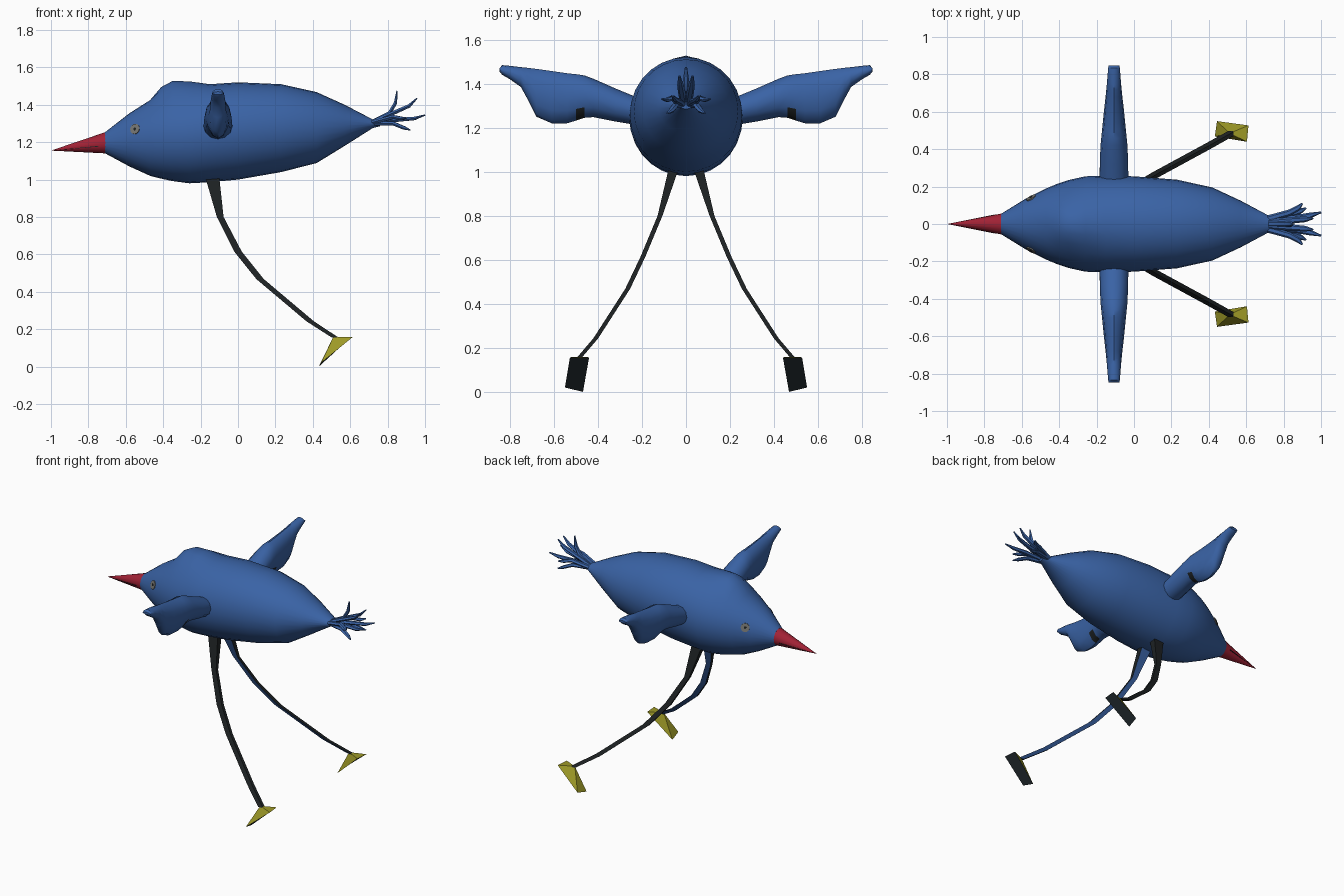
import bpy, bmesh, math
from mathutils import Vector

if "Cube" in bpy.data.objects:
    bpy.data.objects.remove(bpy.data.objects["Cube"])


def material(name, rgb):
    m = bpy.data.materials.new(name)
    m.diffuse_color = (*rgb, 1)
    m.use_nodes = True
    m.node_tree.nodes["Principled BSDF"].inputs["Base Color"].default_value = m.diffuse_color
    return m


BLUE = material("blue", (0.042, 0.125, 0.38))
RED = material("red", (0.36, 0.016, 0.036))
YELLOW = material("yellow", (0.34, 0.32, 0.02))
BLACK = material("black", (0.012, 0.015, 0.016))
SLATE = material("dark slate", (0.02, 0.03, 0.036))
GREY = material("grey", (0.17, 0.17, 0.16))


def finish(name, bm, mats, rule=None, angle=40):
    """Turn a bmesh into an object, colouring faces by rule."""
    bmesh.ops.recalc_face_normals(bm, faces=bm.faces[:])
    bm.normal_update()
    if rule:
        for f in bm.faces:
            f.material_index = rule(f)
    me = bpy.data.meshes.new(name)
    bm.to_mesh(me)
    bm.free()
    for m in mats:
        me.materials.append(m)
    ob = bpy.data.objects.new(name, me)
    bpy.context.collection.objects.link(ob)
    if angle:
        bpy.ops.object.select_all(action='DESELECT')
        ob.select_set(True)
        bpy.context.view_layer.objects.active = ob
        bpy.ops.object.shade_smooth_by_angle(angle=math.radians(angle))
    return ob


def loft(rings, bm=None):
    """Skin a list of equal-length point rings, capped at both ends."""
    bm = bm or bmesh.new()
    vs = [[bm.verts.new(p) for p in r] for r in rings]
    n = len(vs[0])
    for a, b in zip(vs, vs[1:]):
        for i in range(n):
            j = (i + 1) % n
            bm.faces.new((a[i], a[j], b[j], b[i]))
    bm.faces.new(vs[0])
    bm.faces.new(vs[-1])
    return bm


def oval(n, offset=0.0):
    return [(math.cos(2 * math.pi * (i + offset) / n),
             math.sin(2 * math.pi * (i + offset) / n)) for i in range(n)]


# body: x, top, bottom, half width, crown lift
BODY = [(-.71, 1.254, 1.14, .055, 0), (-.58, 1.355, 1.07, .135, 0),
        (-.47, 1.425, 1.02, .19, 0), (-.41, 1.45, 1.005, .215, .045),
        (-.35, 1.472, .992, .235, .055), (-.26, 1.492, .98, .255, .033),
        (-.15, 1.508, .986, .258, .002), (0, 1.52, 1.0, .255, 0),
        (.23, 1.51, 1.04, .237, 0), (.42, 1.468, 1.088, .195, 0),
        (.57, 1.40, 1.18, .125, 0), (.72, 1.322, 1.275, .045, 0),
        (.76, 1.315, 1.285, .025, 0)]
rings = []
for x, top, bot, hw, lift in BODY:
    c, h = (top + bot) / 2, (top - bot) / 2
    rings.append([(x, hw * u, c + h * v + lift * max(0, v) ** 6)
                  for u, v in oval(28)])
body = finish("body", loft(rings), [BLUE])

# beak with a thin mouth line
tip = Vector((-1, 0, 1.155))
base = [Vector((-.708, .056 * u, 1.197 + .057 * v)) for u, v in oval(16)]
finish("beak", loft([base, [tip.lerp(p, .01) for p in base]]), [RED])
mouth = [Vector((-.745, sy * .0505, 1.178 + dz))
         for sy, dz in ((-1, -.002), (1, -.002), (1, .002), (-1, .002))]
finish("mouth_line", loft([mouth, [tip.lerp(p, .06) for p in mouth]]),
       [BLACK], angle=0)

# wing sections: distance from middle, top, bottom, half thickness
WING = [(.18, 1.32, 1.205, .077), (.32, 1.378, 1.228, .076),
        (.42, 1.422, 1.248, .072), (.46, 1.437, 1.245, .068),
        (.50, 1.443, 1.232, .064), (.54, 1.447, 1.22, .06),
        (.61, 1.457, 1.22, .053), (.68, 1.467, 1.25, .045),
        (.72, 1.472, 1.33, .041), (.75, 1.475, 1.385, .038),
        (.80, 1.481, 1.42, .034), (.835, 1.484, 1.44, .031),
        (.847, 1.47, 1.455, .029)]
# tail feathers: middle and tip, mirrored where off centre
TAIL = [((.81, 0, 1.355), (.85, 0, 1.475)),
        ((.85, .02, 1.365), (.957, .03, 1.435)),
        ((.86, .03, 1.32), (1, .062, 1.345)),
        ((.83, .06, 1.335), (.90, .11, 1.33)),
        ((.83, .05, 1.30), (.92, .085, 1.265))]
# leg path: x, y, z, half size in x, half size in y
LEG = [(-.145, .045, 1.04, .038, .024), (-.135, .06, 1.0, .036, .022),
       (-.095, .118, .80, .018, .011), (0, .195, .615, .02, .011),
       (.118, .265, .468, .02, .011), (.385, .41, .243, .02, .011),
       (.52, .485, .155, .018, .011)]
# foot sole corners
SOLE = [(.444, .55, .02), (.612, .527, .157), (.604, .44, .157), (.432, .468, 0)]

for s, side in ((-1, "right"), (1, "left")):
    # wing
    rings = []
    for y, top, bot, h in WING:
        rings.append([(-.107 + h * u, s * y,
                       (top + bot) / 2 + (top - bot) / 2 * v)
                      for u, v in oval(12)])

    def wing_rule(f):
        c = f.calc_center_median()
        return int(.46 < abs(c.y) < .50 and f.normal.x > .1 and c.z < 1.31)
    finish(side + "_wing", loft(rings), [BLUE, BLACK], wing_rule)

    # leg: dark outside, blue on the inner side
    rings = [[(x + a * hx, s * (y + b * hy), z)
              for a, b in ((-1, -1), (1, -1), (1, 1), (-1, 1))]
             for x, y, z, hx, hy in LEG]
    finish(side + "_leg", loft(rings), [BLACK, BLUE],
           lambda f: int(f.normal.y * s < -.4), angle=30)

    # foot: flat pyramid, dark sole
    bm = bmesh.new()
    q = [bm.verts.new((x, s * y, z)) for x, y, z in SOLE]
    apex = bm.verts.new((.51, s * .485, .16))
    bm.faces.new(q)
    for i in range(4):
        bm.faces.new((q[i], q[(i + 1) % 4], apex))
    finish(side + "_foot", bm, [YELLOW, SLATE],
           lambda f: int(len(f.verts) == 4 or f.normal.z < -.3), angle=0)

    # eye: thin discs laid on the head surface
    bpy.context.view_layer.update()
    hit, loc, nor, _ = body.ray_cast(Vector((-.55, s, 1.27)), Vector((0, -s, 0)))
    rot = nor.to_track_quat('Z', 'Y')
    for part, r, d, m in (("eye", .028, .004, GREY), ("pupil", .008, .006, BLACK)):
        disc = [[loc + rot @ Vector((r * u, r * v, h)) for u, v in oval(16)]
                for h in (-.003, d)]
        finish(side + "_" + part, loft(disc), [m], angle=0)

# tail feathers
bm = bmesh.new()
for mid, end in TAIL:
    for s in ((1,) if end[1] == 0 else (-1, 1)):
        pts = [Vector((.70, s * mid[1] * .4, 1.30)),
               Vector((mid[0], s * mid[1], mid[2])),
               Vector((end[0], s * end[1], end[2]))]
        pts.insert(2, pts[1].lerp(pts[2], .5) + Vector((.012, 0, -.006)))
        rings = []
        for i, (p, r) in enumerate(zip(pts, (.018, .017, .015, .005))):
            d = pts[min(i + 1, 3)] - pts[max(i - 1, 0)]
            rot = d.to_track_quat('Z', 'Y')
            rings.append([p + rot @ Vector((r * u, r * .7 * v, 0))
                          for u, v in oval(6)])
        loft(rings, bm)
finish("tail_feathers", bm, [BLUE])
